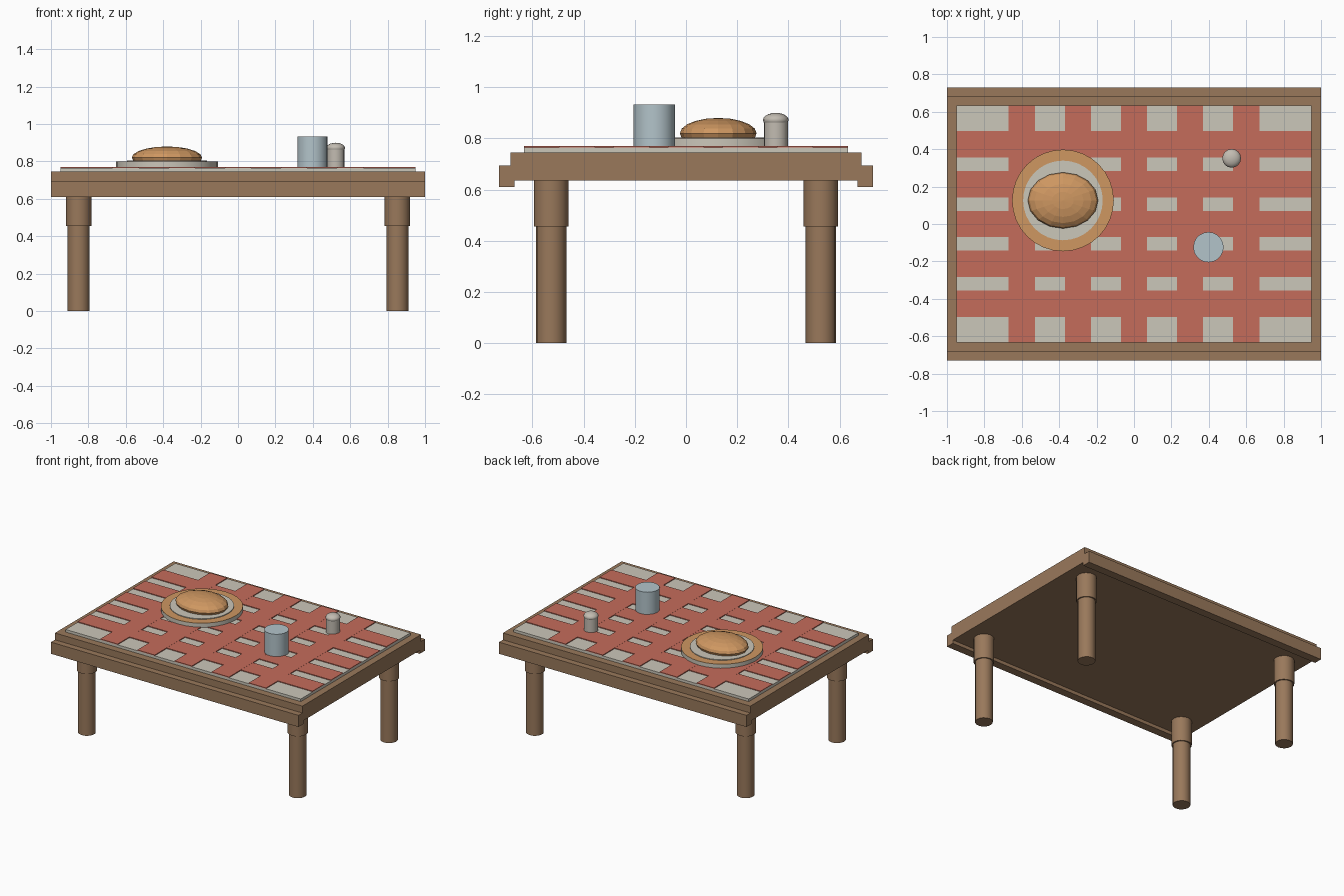
import bpy, bmesh, math
from mathutils import Matrix

if "Cube" in bpy.data.objects:
    bpy.data.objects.remove(bpy.data.objects["Cube"])


def colour(name, r, g, b):
    m = bpy.data.materials.new(name)
    m.diffuse_color = (r, g, b, 1)
    m.use_nodes = True
    m.node_tree.nodes["Principled BSDF"].inputs["Base Color"].default_value = m.diffuse_color
    return m


WOOD = colour("brown wood", .32, .19, .105)
CLOTH = colour("cream cloth", .60, .57, .49)
RED = colour("red stripe", .56, .15, .105)
GLASS = colour("pale blue", .45, .55, .59)
CRUST = colour("golden crust", .62, .31, .12)
PEWTER = colour("warm grey", .54, .50, .44)


def finish(name, bm, mat, smooth=False):
    me = bpy.data.meshes.new(name)
    bmesh.ops.recalc_face_normals(bm, faces=bm.faces)
    bm.to_mesh(me)
    bm.free()
    me.materials.append(mat)
    ob = bpy.data.objects.new(name, me)
    bpy.context.collection.objects.link(ob)
    if smooth:
        bpy.ops.object.select_all(action='DESELECT')
        ob.select_set(True)
        bpy.context.view_layer.objects.active = ob
        bpy.ops.object.shade_smooth_by_angle(angle=math.radians(35))
    return ob


def box(name, x0, x1, y0, y1, z0, z1, mat):
    bm = bmesh.new()
    m = Matrix.Translation(((x0 + x1) / 2, (y0 + y1) / 2, (z0 + z1) / 2))
    m = m @ Matrix.Diagonal((x1 - x0, y1 - y0, z1 - z0, 1))
    bmesh.ops.create_cube(bm, size=1, matrix=m)
    return finish(name, bm, mat)


def cylinder(name, x, y, z0, z1, r, mat, sides=16, r_top=None):
    bm = bmesh.new()
    bmesh.ops.create_cone(bm, cap_ends=True, segments=sides, radius1=r,
                          radius2=r if r_top is None else r_top, depth=z1 - z0,
                          matrix=Matrix.Translation((x, y, (z0 + z1) / 2)))
    return finish(name, bm, mat, True)


def dome(name, x, y, z, rx, ry, rz, mat, bottom, smooth):
    # squashed ball with a flat base cut at the given height
    bm = bmesh.new()
    m = Matrix.Translation((x, y, z)) @ Matrix.Diagonal((rx, ry, rz, 1))
    bmesh.ops.create_uvsphere(bm, u_segments=16, v_segments=10, radius=1, matrix=m)
    bmesh.ops.bisect_plane(bm, geom=bm.verts[:] + bm.edges[:] + bm.faces[:],
                           plane_co=(0, 0, bottom), plane_no=(0, 0, -1), clear_outer=True)
    bmesh.ops.holes_fill(bm, edges=[e for e in bm.edges if e.is_boundary])
    return finish(name, bm, mat, smooth)


# table top with a stepped rail along each long side
box("table_top", -1, 1, -.685, .685, .635, .745, WOOD)
box("front_rail", -1, 1, -.73, -.67, .61, .695, WOOD)
box("back_rail", -1, 1, .67, .73, .61, .695, WOOD)

# legs with a thicker collar
for sx in (-1, 1):
    for sy in (-1, 1):
        cylinder("leg", sx * .852, sy * .527, 0, .46, .059, WOOD)
        cylinder("leg_collar", sx * .852, sy * .527, .455, .64, .068, WOOD)

# checked cloth
box("cloth", -.95, .95, -.633, .633, .745, .764, CLOTH)
for i in range(-2, 3):
    box("long_stripe", -.95, .95, i * .213 - .07, i * .213 + .07, .764, .7695, RED)
    box("cross_stripe", i * .3 - .07, i * .3 + .07, -.633, .633, .764, .770, RED)

# plate with a coloured rim and a loaf
px, py = -.38, .126
cylinder("plate", px, py, .768, .797, .272, CLOTH, 32)
cylinder("plate_rim", px, py, .797, .799, .272, CRUST, 32)
cylinder("plate_centre", px, py, .798, .804, .213, CLOTH, 32)
dome("loaf", px, py, .82, .188, .15, .06, CRUST, .803, False)

# cup
cylinder("cup", .398, -.124, .766, .932, .081, GLASS, 20)

# shaker with a domed cap
cylinder("shaker_body", .522, .351, .766, .868, .047, PEWTER)
dome("shaker_cap", .522, .351, .872, .05, .05, .028, PEWTER, .862, True)
